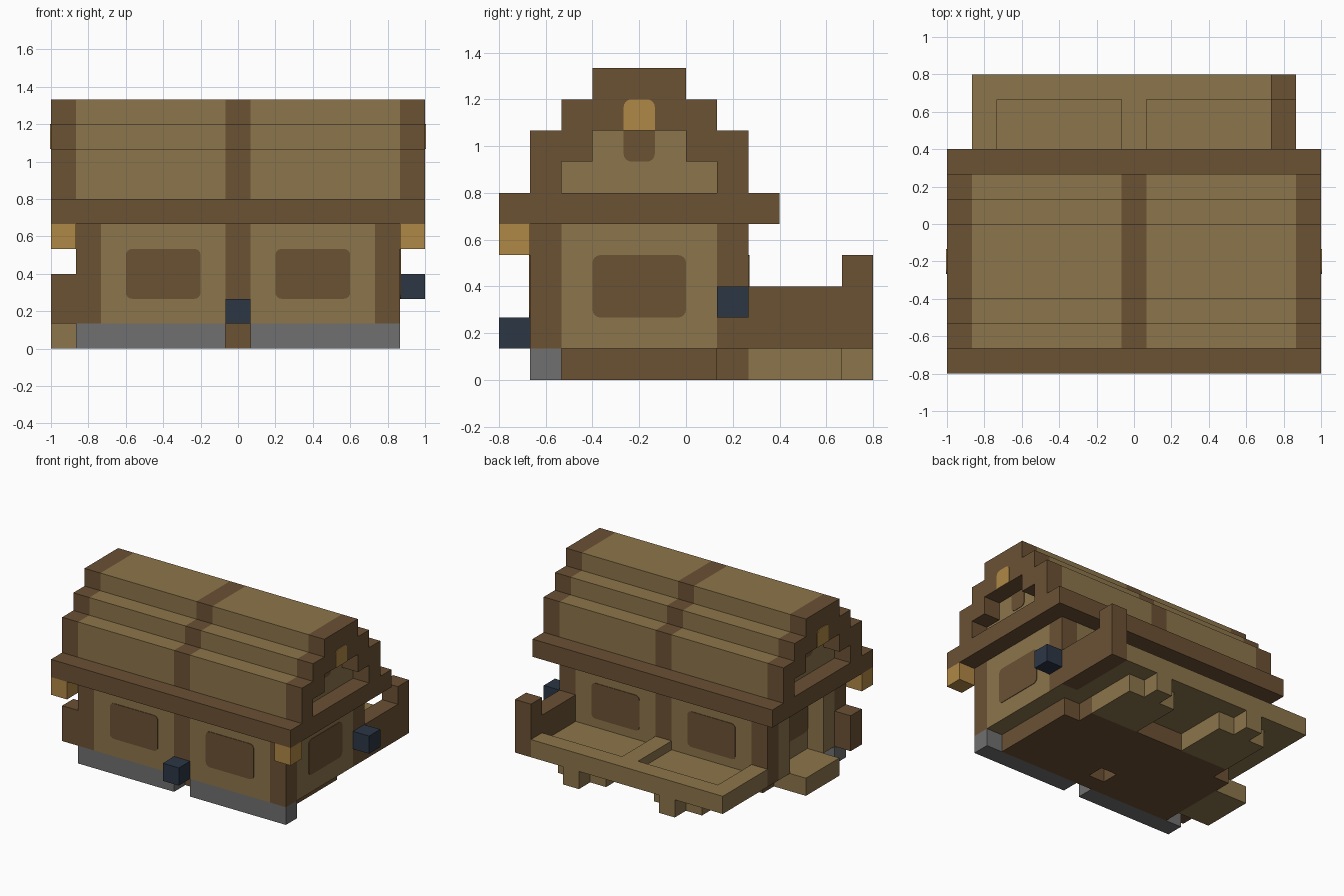
import bpy, bmesh, math

if "Cube" in bpy.data.objects:
    bpy.data.objects.remove(bpy.data.objects["Cube"])

U = 2 / 15  # one grid block


def make_material(name, rgb):
    m = bpy.data.materials.new(name)
    m.use_nodes = True
    m.diffuse_color = (*rgb, 1)
    m.node_tree.nodes["Principled BSDF"].inputs["Base Color"].default_value = (*rgb, 1)
    return m


TAN = make_material("tan wood", (0.262, 0.178, 0.070))
BROWN = make_material("brown wood", (0.147, 0.083, 0.034))
GOLD = make_material("lantern gold", (0.434, 0.246, 0.061))
BLUE = make_material("dark blue", (0.025, 0.037, 0.060))
GRAY = make_material("stone gray", (0.162, 0.162, 0.162))


def place(axis, p, h):
    """Profile point p at height h along the axis, in blocks."""
    a, b = p
    i, j, k = {"x": (h, a, b), "y": (a, h, b), "z": (a, b, h)}[axis]
    return ((i - 7.5) * U, (j - 6) * U, k * U)


def prism(name, axis, pts, start, end, mats, rule=None):
    """Extrude a profile; rule(face centre in blocks) picks the material."""
    bm = bmesh.new()
    low = [bm.verts.new(place(axis, p, start)) for p in pts]
    high = [bm.verts.new(place(axis, p, end)) for p in pts]
    bm.faces.new(low)
    bm.faces.new(high)
    for n in range(len(pts)):
        m = (n + 1) % len(pts)
        bm.faces.new((low[n], low[m], high[m], high[n]))
    bmesh.ops.recalc_face_normals(bm, faces=bm.faces)
    if rule:
        for f in bm.faces:
            c = f.calc_center_median()
            f.material_index = rule(c.x / U + 7.5, c.y / U + 6, c.z / U)
    mesh = bpy.data.meshes.new(name)
    bm.to_mesh(mesh)
    bm.free()
    for m in mats:
        mesh.materials.append(m)
    ob = bpy.data.objects.new(name, mesh)
    bpy.context.collection.objects.link(ob)
    return ob


def box(name, i, j, k, mat):
    pts = [(i[0], j[0]), (i[1], j[0]), (i[1], j[1]), (i[0], j[1])]
    return prism(name, "z", pts, k[0], k[1], [mat])


def plate(name, axis, at, out, a, b, mat, low_r=0.25, top_r=0.25):
    """Thin rounded panel on a wall, facing along out."""
    pts = []
    corners = [(a[1], b[1], -1, -1, top_r), (a[0], b[1], 1, -1, top_r),
               (a[0], b[0], 1, 1, low_r), (a[1], b[0], -1, 1, low_r)]
    for q, (x, y, sx, sy, r) in enumerate(corners):
        if not r:
            pts.append((x, y))
            continue
        for s in range(5):
            t = math.pi / 2 * (q + s / 4)
            pts.append((x + sx * r + r * math.cos(t), y + sy * r + r * math.sin(t)))
    return prism(name, axis, pts, at, at + out * 0.03, [mat])


# Body with a recessed doorway; corner posts and middle posts are brown
footprint = [(1, 1), (2, 1), (7, 1), (8, 1), (13, 1), (14, 1), (14, 2), (14, 7), (14, 8),
             (13, 8), (8, 8), (7, 8), (2, 8), (1, 8), (1, 7), (1, 6), (2, 6), (2, 3),
             (1, 3), (1, 2)]


def near(v, options):
    return any(abs(v - o) < 0.1 for o in options)


def post_rule(i, j, k):
    if not 1.1 < k < 4.9:
        return 0
    long_wall = near(j, (1, 8)) and near(i, (1.5, 7.5, 13.5))
    end_wall = near(i, (1, 14)) and near(j, (1.5, 7.5))
    return int(long_wall or end_wall)


prism("body", "z", footprint, 1, 5, [TAN, BROWN], post_rule)

# Windows and door panel
for side, j, out in (("front", 1, -1), ("back", 8, 1)):
    for n, i in enumerate((3, 9)):
        plate(f"{side}_window_{n + 1}", "y", j, out, (i, i + 3), (2, 4), BROWN)
plate("side_window", "x", 14, 1, (3, 6), (2, 4), BROWN)
plate("door_panel", "x", 2, -1, (3, 6), (2, 4), BROWN)

# Base with a small drain hole, and stone footings
box("base_front", (2, 13), (2, 3), (0, 1), BROWN)
box("base_side_a", (2, 7), (3, 4), (0, 1), BROWN)
box("base_side_b", (8, 13), (3, 4), (0, 1), BROWN)
box("base_main", (2, 13), (4, 7), (0, 1), BROWN)
box("base_back", (3, 12), (7, 8), (0, 1), BROWN)
for n, i in enumerate(((1, 7), (8, 14))):
    box(f"footing_{n + 1}", i, (1, 2), (0, 1), GRAY)

# Doorstep and side block
box("doorstep", (0, 2), (3, 6), (0, 1), TAN)
box("side_block", (0, 1), (1, 2), (1, 3), BROWN)

# Eave and lanterns
box("eave", (0, 15), (0, 9), (5, 6), BROWN)
for n, i in enumerate((0, 14)):
    box(f"lantern_{n + 1}", (i, i + 1), (0, 1), (4, 5), GOLD)

# Stepped roof, with brown ribs and hollow gable frames
steps = [(1, 6), (1, 8), (2, 8), (2, 9), (3, 9), (3, 10),
         (6, 10), (6, 9), (7, 9), (7, 8), (8, 8), (8, 6)]
hollow = [(7, 6), (7, 7), (6, 7), (6, 8), (3, 8), (3, 7), (2, 7), (2, 6)]
prism("roof_right", "x", steps, 8, 14, [TAN])
prism("roof_rib", "x", steps, 7, 8, [BROWN])
prism("roof_left", "x", steps, 1, 7, [TAN])
for side, start, face, wall, out in (("left", 14, 15, 14, 1), ("right", 0, 0, 1, -1)):
    prism(f"{side}_gable_frame", "x", steps + hollow, start, start + 1, [BROWN])
    plate(f"{side}_gable_light", "x", face, out, (4, 5), (8, 9), GOLD, low_r=0)
    plate(f"{side}_gable_panel", "x", wall, out, (4, 5), (7, 8), BROWN, top_r=0)

# Back porch: floor, raised rims, wall and post
box("porch_floor", (1, 13), (8, 12), (1, 1.5), TAN)
box("porch_side_rim", (1, 2), (8, 12), (1.5, 2), TAN)
box("porch_middle_rim", (7, 8), (8, 11), (1.5, 2), TAN)
box("porch_back_rim", (2, 13), (11, 12), (1.5, 2), TAN)
box("porch_wall", (13, 14), (8, 11), (1, 3), BROWN)
box("porch_post", (13, 14), (11, 12), (1, 4), BROWN)

# Porch supports
for n, i in enumerate((3, 9)):
    box(f"porch_support_{n + 1}", (i, i + 3), (8, 11), (0, 1), TAN)
    box(f"porch_foot_{n + 1}", (i + 1, i + 2), (11, 12), (0, 1), TAN)

# Blue blocks
box("front_blue_block", (7, 8), (0, 1), (1, 2), BLUE)
box("side_blue_block", (14, 15), (7, 8), (2, 3), BLUE)
